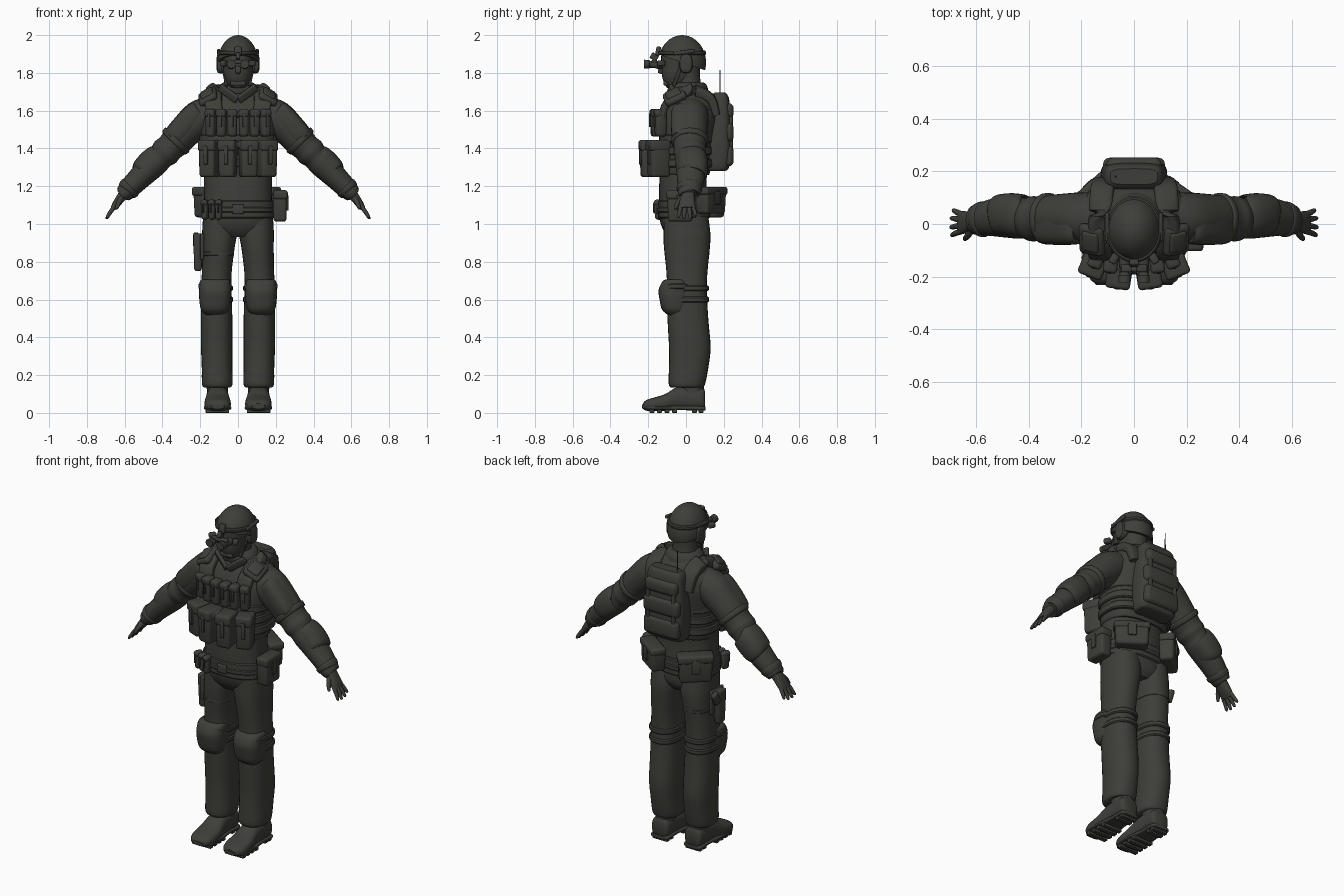
import bpy, bmesh, math
from mathutils import Vector, Matrix, Euler

mat = bpy.data.materials.new("dark olive grey")
mat.diffuse_color = (0.048, 0.049, 0.041, 1)


def finish(name, bm, mirror=False, bevel=0, angle=40):
    bmesh.ops.recalc_face_normals(bm, faces=bm.faces)
    me = bpy.data.meshes.new(name)
    bm.to_mesh(me)
    bm.free()
    me.materials.append(mat)
    ob = bpy.data.objects.new(name, me)
    bpy.context.collection.objects.link(ob)
    me.shade_smooth()
    if not bevel:
        me.set_sharp_from_angle(angle=math.radians(angle))
    else:
        m = ob.modifiers.new("round", 'BEVEL')
        m.width, m.segments, m.limit_method = bevel, 3, 'NONE'
    if mirror:
        ob.modifiers.new("mirror", 'MIRROR')
    return ob


def box(name, loc, size, rot=(0, 0, 0), bevel=0.01, mirror=False, taper=1.0):
    """Rounded box; rot in degrees; taper scales the bottom end."""
    bm = bmesh.new()
    bmesh.ops.create_cube(bm, size=1)
    for v in bm.verts:
        if v.co.z < 0:
            v.co.x *= taper
            v.co.y *= taper
    r = Euler([math.radians(a) for a in rot]).to_matrix().to_4x4()
    bm.transform(Matrix.Translation(loc) @ r @ Matrix.Diagonal((*size, 1)))
    return finish(name, bm, mirror, min(bevel, min(size) * 0.45))


def loft(name, rings, axis='Z', p=2.0, steps=4, sides=28, mirror=False):
    """Skin rings (x, y, z, ra, rb) of superellipses; axis None follows the path."""
    def cr(a, b, c, d, t):
        return [0.5 * (2*q + (r-o)*t + (2*o-5*q+4*r-s)*t*t + (3*q-o-3*r+s)*t**3)
                for o, q, r, s in zip(a, b, c, d)]
    n, pts = len(rings), []
    for i in range(n - 1):
        quad = [rings[max(0, min(n - 1, i + k))] for k in (-1, 0, 1, 2)]
        pts += [cr(*quad, s / steps) for s in range(steps)]
    pts.append(rings[-1])
    bm, loops = bmesh.new(), []
    for i, r in enumerate(pts):
        a, b = pts[max(0, i - 1)], pts[min(len(pts) - 1, i + 1)]
        t = {'Z': Vector((0, 0, 1)), 'Y': Vector((0, 1, 0))}.get(axis) or (Vector(b[:3]) - Vector(a[:3])).normalized()
        u = Vector((0, 0, 1)) if axis == 'Y' else Vector((0, 1, 0))
        u = (u - t * u.dot(t)).normalized()
        v = t.cross(u)
        loop = []
        for k in range(sides):
            c, s = math.cos(math.tau * k / sides), math.sin(math.tau * k / sides)
            e = 2 / p
            loop.append(bm.verts.new(Vector(r[:3]) + v * (r[3] * math.copysign(abs(c)**e, c))
                                     + u * (r[4] * math.copysign(abs(s)**e, s))))
        loops.append(loop)
    for l0, l1 in zip(loops, loops[1:]):
        for k in range(sides):
            bm.faces.new((l0[k], l0[k-1], l1[k-1], l1[k]))
    bm.faces.new(loops[0])
    bm.faces.new(loops[-1])
    return finish(name, bm, mirror)


def band(name, x, y, z0, z1, rx, ry, p=2.0, mirror=False):
    e = 0.006
    loft(name, [(x, y, z0, rx - e, ry - e), (x, y, z0 + e, rx, ry), (x, y, z1 - e, rx, ry),
                (x, y, z1, rx - e, ry - e)], p=p, steps=1, mirror=mirror)


def pouch(name, loc, size, rz=0, mirror=False):
    """Pouch with a lid flap and a buckle strap on its -y side."""
    w, d, h = size
    R = Matrix.Rotation(math.radians(rz), 3, 'Z')
    at = lambda x, y, z: tuple(Vector(loc) + R @ Vector((x, y, z)))
    box(name, loc, size, (0, 0, rz), 0.016, mirror, 0.92)
    box(name + "_flap", at(0, -0.003, h * 0.36), (w * 1.05, d * 1.03, h * 0.3), (0, 0, rz), 0.014, mirror)
    box(name + "_strap", at(0, -d / 2, h * 0.1), (w * 0.25, 0.014, h * 0.5), (0, 0, rz), 0.004, mirror)


# body
loft("torso", [(0, 0, .93, .10, .09), (0, -.003, .97, .165, .118), (0, -.01, 1.03, .186, .13), (0, -.015, 1.14, .18, .128),
               (0, -.015, 1.25, .18, .125), (0, 0, 1.38, .19, .13), (0, .012, 1.5, .2, .142), (0, .025, 1.6, .212, .138),
               (0, .03, 1.655, .185, .115), (0, .03, 1.70, .125, .09), (0, .02, 1.73, .085, .075)], p=2.4)
loft("trouser_leg", [(.1, 0, 1.04, .085, .118), (.098, .005, .95, .092, .124), (.103, .005, .88, .086, .122),
                     (.112, .005, .75, .079, .109), (.115, .005, .65, .081, .105), (.113, .01, .5, .083, .108),
                     (.113, .02, .35, .083, .11), (.111, .015, .25, .081, .105), (.11, .005, .155, .081, .097),
                     (.11, .005, .135, .07, .085)], p=2.3, mirror=True)

# boots
loft("boot_shaft", [(.109, .035, .05, .055, .062), (.109, .032, .12, .056, .065), (.109, .02, .2, .062, .07)], mirror=True)
loft("boot", [(.109, .1, .07, .042, .045), (.109, .085, .075, .055, .06), (.109, .02, .08, .058, .065), (.108, -.05, .075, .06, .06),
              (.108, -.11, .055, .068, .045), (.108, -.17, .045, .07, .036), (.108, -.21, .04, .058, .028),
              (.108, -.228, .036, .035, .015)], axis='Y', p=2.5, mirror=True)
loft("boot_sole", [(.109, .104, .024, .035, .01), (.109, .09, .024, .058, .012), (.109, 0, .026, .058, .012),
                   (.108, -.12, .026, .072, .012), (.108, -.19, .028, .066, .012), (.108, -.232, .034, .035, .01)],
     axis='Y', p=4, mirror=True)
for i, y in enumerate((.08, .045, -.06, -.1, -.14, -.18)):
    box("sole_lug_%d" % i, (.109, y, .012), (.1 if y > 0 else .125, .026, .024), bevel=.004, mirror=True)

# arms with sleeve folds
loft("sleeve", [(.13, .025, 1.60, .08, .09), (.2, .022, 1.56, .098, .098), (.28, .02, 1.49, .088, .094), (.325, .02, 1.44, .083, .09),
                (.36, .02, 1.405, .076, .084), (.385, .02, 1.38, .079, .086), (.41, .022, 1.355, .07, .078),
                (.44, .024, 1.325, .073, .08), (.48, .025, 1.285, .068, .077), (.53, .025, 1.235, .061, .072),
                (.57, .02, 1.195, .056, .064), (.605, .015, 1.16, .046, .056), (.612, .015, 1.153, .035, .045)],
     axis=None, mirror=True)
loft("elbow_pad", [(.415, .03, 1.35, .065, .07), (.425, .03, 1.345, .076, .08), (.46, .035, 1.315, .078, .082),
                   (.5, .033, 1.275, .072, .08), (.515, .03, 1.26, .058, .07)], axis=None, p=2.4, mirror=True)
loft("cuff", [(.565, .018, 1.2, .053, .06), (.572, .018, 1.193, .06, .068), (.588, .017, 1.177, .056, .064),
              (.594, .016, 1.17, .046, .055)], axis=None, mirror=True)
loft("shoulder_plate", [(.21, .0, 1.605, .04, .06), (.22, .0, 1.595, .056, .076), (.28, .0, 1.528, .062, .08),
                        (.34, .0, 1.46, .056, .074), (.35, .0, 1.45, .04, .055)], axis=None, p=3, mirror=True)
loft("arm_strap", [(.318, .02, 1.45, .08, .088), (.322, .02, 1.446, .09, .098), (.338, .02, 1.43, .087, .096),
                   (.342, .02, 1.426, .076, .085)], axis=None, mirror=True)

# hands
loft("palm", [(.59, .012, 1.175, .03, .036), (.615, .01, 1.145, .026, .036), (.645, .006, 1.105, .02, .043),
              (.662, .006, 1.082, .014, .04)], axis=None, p=2.5, mirror=True)
for i, (y, ty, k) in enumerate(((-.026, -.042, .93), (-.005, -.012, 1), (.016, .022, .97), (.036, .052, .8))):
    loft("finger_%d" % i, [(.65, y, 1.098, .012, .012), (.65 + .026*k, (y + ty) / 2, 1.098 - .036*k, .011, .011),
                           (.65 + .044*k, ty, 1.098 - .066*k, .008, .008), (.65 + .046*k, ty, 1.098 - .071*k, .003, .003)],
         axis=None, sides=12, mirror=True)
loft("thumb", [(.615, -.015, 1.14, .016, .014), (.63, -.042, 1.115, .013, .012), (.642, -.056, 1.085, .009, .009),
               (.644, -.058, 1.078, .003, .003)], axis=None, sides=12, mirror=True)

# head, neck and collar
loft("neck", [(0, .015, 1.68, .085, .08), (0, .008, 1.76, .068, .068), (0, 0, 1.85, .07, .075)])
loft("collar", [(0, .02, 1.69, .12, .1), (0, .015, 1.72, .108, .1), (0, .018, 1.745, .085, .083), (0, .012, 1.75, .06, .06)])
for s in (-1, 1):
    box("collar_flap_%s" % ("left" if s > 0 else "right"), (s * .05, -.085, 1.69), (.12, .02, .045), (20, s * -35, s * 18), .008)
loft("face", [(0, -.065, 1.72, .03, .035), (0, -.055, 1.735, .052, .055), (0, -.04, 1.78, .073, .086), (0, -.03, 1.84, .08, .1),
              (0, -.025, 1.9, .085, .105), (0, -.02, 1.94, .07, .09)], p=2.2)
box("nose", (0, -.132, 1.815), (.028, .03, .04), (-15, 0, 0), .01)
bm = bmesh.new()
bmesh.ops.create_uvsphere(bm, u_segments=40, v_segments=24, radius=1)
bm.transform(Matrix.Translation((0, -.02, 1.855)) @ Matrix.Diagonal((.106, .126, .145, 1)))
cut = bmesh.ops.bisect_plane(bm, geom=bm.verts[:] + bm.edges[:] + bm.faces[:], plane_co=(0, -.02, 1.855),
                             plane_no=(0, .34, 1), clear_inner=True)
bmesh.ops.holes_fill(bm, edges=[e for e in bm.edges if e.is_boundary])
finish("helmet", bm)
band("helmet_band", 0, -.02, 1.895, 1.918, .107, .127)
box("helmet_rail", (.102, -.01, 1.91), (.016, .11, .02), (8, 0, 0), .005, True)
loft("ear_cup", [(.07, 0, 1.85, .03, .04), (.085, 0, 1.85, .052, .036), (.108, 0, 1.85, .048, .032), (.113, 0, 1.85, .03, .02)],
     axis=None, p=2.6, steps=2, mirror=True)
box("chin_strap", (.072, -.045, 1.785), (.014, .018, .12), (-20, 12, 0), .004, True)
box("chin_cup", (0, -.105, 1.745), (.08, .03, .025), bevel=.008)

# night goggles
box("goggle_mount", (0, -.148, 1.915), (.036, .024, .05), (-12, 0, 0), .006)
box("goggle_arm", (0, -.168, 1.885), (.022, .04, .035), (-30, 0, 0), .005)
box("goggle_bridge", (0, -.168, 1.858), (.1, .03, .022), bevel=.006)
loft("goggle_tube", [(.036, -.125, 1.842, .02, .02), (.036, -.15, 1.842, .022, .022), (.036, -.165, 1.843, .017, .017),
                     (.036, -.19, 1.845, .018, .018), (.036, -.195, 1.845, .023, .023), (.036, -.222, 1.847, .023, .023)],
     axis='Y', steps=1, sides=20, mirror=True)
box("goggle_side_lens", (.076, -.132, 1.85), (.03, .04, .03), (0, 0, 30), .008, True)

# armour vest
loft("vest", [(0, -.005, 1.26, .17, .12), (0, -.005, 1.275, .188, .132), (0, .004, 1.4, .198, .14), (0, .014, 1.5, .205, .148),
              (0, .025, 1.58, .205, .145), (0, .03, 1.65, .17, .12), (0, .03, 1.665, .14, .1)], p=2.6)
for i, z in enumerate((1.3, 1.365, 1.43)):
    band("side_band_%d" % i, 0, .005, z, z + .045, .206, .147, 2.6)
loft("shoulder_strap", [(.12, -.13, 1.56, .045, .018), (.13, -.105, 1.635, .045, .02), (.13, -.03, 1.685, .045, .03),
                        (.125, .05, 1.70, .045, .03), (.12, .13, 1.665, .045, .025), (.11, .16, 1.58, .045, .02)],
     axis=None, p=4, mirror=True)
box("collarbone_pad", (.16, -.06, 1.675), (.105, .12, .04), (28, 28, 12), .018, True)
box("collarbone_pad_trim", (.165, -.068, 1.69), (.07, .08, .025), (28, 28, 12), .01, True)
for i, (x, y, r) in enumerate(((.03, -.158, 3), (.088, -.152, 8), (.143, -.135, 20))):
    pouch("magazine_pouch_%d" % i, (x, y, 1.535), (.052, .062, .145), r, True)
pouch("inner_chest_pouch", (.054, -.18, 1.345), (.09, .125, .195), 9, True)
pouch("outer_chest_pouch", (.15, -.145, 1.345), (.092, .11, .195), 22, True)

# backpack and antenna
loft("backpack", [(0, .16, 1.28, .1, .04), (0, .168, 1.295, .118, .058), (0, .172, 1.38, .126, .068), (0, .172, 1.5, .126, .066),
                  (0, .175, 1.6, .118, .06), (0, .178, 1.67, .108, .048), (0, .18, 1.695, .09, .03)], p=4)
for i, (z, h, w) in enumerate(((1.36, .11, .23), (1.485, .1, .235), (1.6, .08, .21))):
    box("backpack_panel_%d" % i, (0, .222, z), (w, .06, h), bevel=.025)
box("backpack_strap", (.085, .235, 1.47), (.02, .025, .3), bevel=.005, mirror=True)
loft("antenna", [(-.07, .18, 1.67, .004, .004), (-.07, .18, 1.815, .002, .002)], steps=1, sides=8)

# belt and hip pouches
band("belt", 0, -.01, 1.03, 1.125, .192, .138, 2.4)
band("belt_webbing", 0, -.01, 1.06, 1.09, .196, .143, 2.4)
box("belt_buckle", (0, -.152, 1.078), (.06, .016, .05), bevel=.005)
for i, x in enumerate((-.175, -.138, -.102)):
    pouch("belt_magazine_%d" % i, (x, -.118 - i * .012, 1.075), (.036, .05, .105), -25 + i * 8)
pouch("hip_pouch", (.222, -.03, 1.095), (.14, .075, .165), 90)
pouch("rear_left_pouch", (.125, .13, 1.125), (.19, .085, .14), 145)
pouch("rear_right_pouch", (-.145, .12, 1.115), (.19, .085, .16), 222)

# thigh holster
box("holster", (-.212, -.015, .85), (.05, .075, .2), bevel=.014, taper=.8)
box("holster_plate", (-.19, -.015, .88), (.02, .12, .14), bevel=.008)
box("pistol_grip", (-.222, .035, .915), (.03, .045, .075), (-25, 0, 0), .01)
band("holster_strap", -.108, .005, .83, .855, .087, .119, 2.3)

# knee pads
loft("knee_pad", [(.122, -.05, .515, .045, .04), (.122, -.058, .545, .073, .068), (.122, -.06, .6, .083, .08),
                  (.122, -.06, .65, .084, .085), (.122, -.055, .695, .08, .07), (.122, -.05, .707, .068, .055)],
     p=2.7, mirror=True)
band("knee_cap_rim", .122, -.05, .655, .685, .088, .082, 2.6, True)
for i, z in enumerate((.585, .645)):
    band("knee_strap_%d" % i, .115, .008, z, z + .03, .088, .113, 2.3, True)
